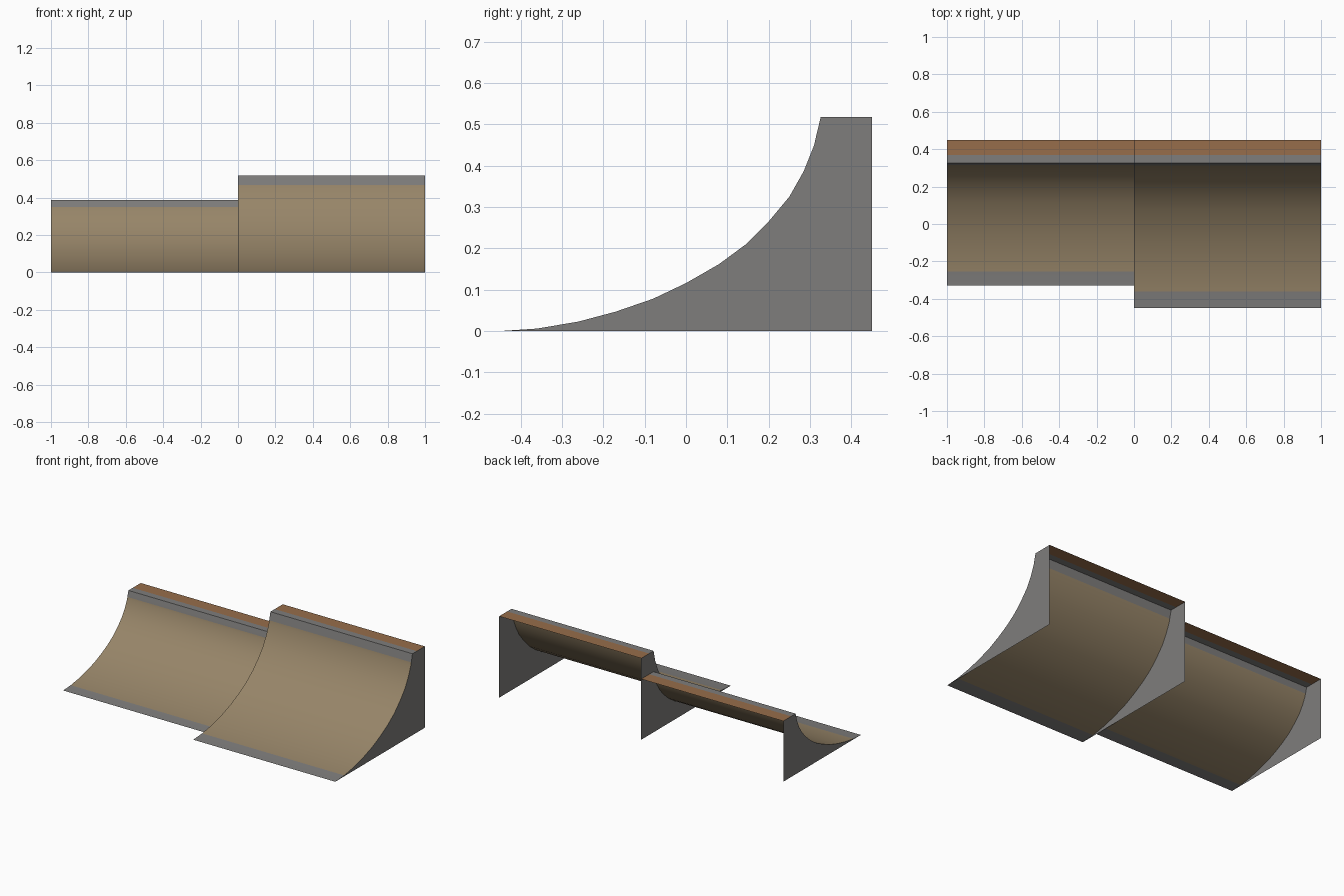
import bpy

if "Cube" in bpy.data.objects:
    bpy.data.objects.remove(bpy.data.objects["Cube"])

# Curve of the large ramp as (y, z), from the toe to the lip
CURVE = [(-0.45, 0.0), (-0.36, 0.006), (-0.26, 0.023), (-0.17, 0.047),
         (-0.08, 0.078), (0.0, 0.116), (0.08, 0.162), (0.145, 0.21),
         (0.2, 0.265), (0.25, 0.325), (0.285, 0.387), (0.31, 0.45),
         (0.314, 0.468), (0.326, 0.518)]
LIP, STRIP, BACK = 0.326, 0.37, 0.45


def material(name, rgb):
    m = bpy.data.materials.new(name)
    m.diffuse_color = (*rgb, 1)
    m.use_nodes = True
    m.node_tree.nodes["Principled BSDF"].inputs["Base Color"].default_value = m.diffuse_color
    return m


STEEL = material("grey steel", (0.21, 0.205, 0.20))
PLY = material("tan plywood", (0.31, 0.235, 0.14))
DECK = material("brown deck wood", (0.31, 0.155, 0.07))


def mesh_object(name, verts, faces, mats):
    me = bpy.data.meshes.new(name)
    me.from_pydata(verts, [], faces)
    for m in mats:
        me.materials.append(m)
    ob = bpy.data.objects.new(name, me)
    bpy.context.collection.objects.link(ob)
    return ob


def sheet(name, x0, x1, profile, mats):
    """Thin sheet made by sweeping a (y, z) profile along x."""
    verts = [(x, y, z) for y, z in profile for x in (x0, x1)]
    faces = [(2 * i, 2 * i + 1, 2 * i + 3, 2 * i + 2)
             for i in range(len(profile) - 1)]
    return mesh_object(name, verts, faces, mats)


def side_panel(name, x, curve, outward):
    """Flat side wall below the curve and the deck."""
    h = curve[-1][1]
    loop = curve + [(BACK, h), (BACK, 0)]
    order = list(range(len(loop)))
    if outward > 0:
        order.reverse()
    mesh_object(name, [(x, y, z) for y, z in loop], [order], [STEEL])


def quarter_pipe(label, x0, x1, toe, height):
    sy = (LIP - toe) / (LIP - CURVE[0][0])
    sz = height / CURVE[-1][1]
    curve = [(LIP + (y - LIP) * sy, z * sz) for y, z in CURVE]

    # Curved riding surface with steel strips at the toe and the lip
    ramp = sheet(label + "_ramp_surface", x0, x1, curve, [PLY, STEEL])
    last = len(ramp.data.polygons) - 1
    for p in ramp.data.polygons:
        p.use_smooth = True
        p.material_index = 1 if p.index in (0, last) else 0

    # Narrow deck with a steel edge
    deck = sheet(label + "_deck", x0, x1,
                 [(LIP, height), (STRIP, height), (BACK, height)], [DECK, STEEL])
    deck.data.polygons[0].material_index = 1
    return curve


small = quarter_pipe("small", -1, 0, -0.33, 0.386)
large = quarter_pipe("large", 0, 1, -0.45, 0.518)

# Side walls: the middle one is shared
side_panel("small_outer_panel", -1, small, -1)
side_panel("middle_panel", 0, large, -1)
side_panel("large_outer_panel", 1, large, 1)
